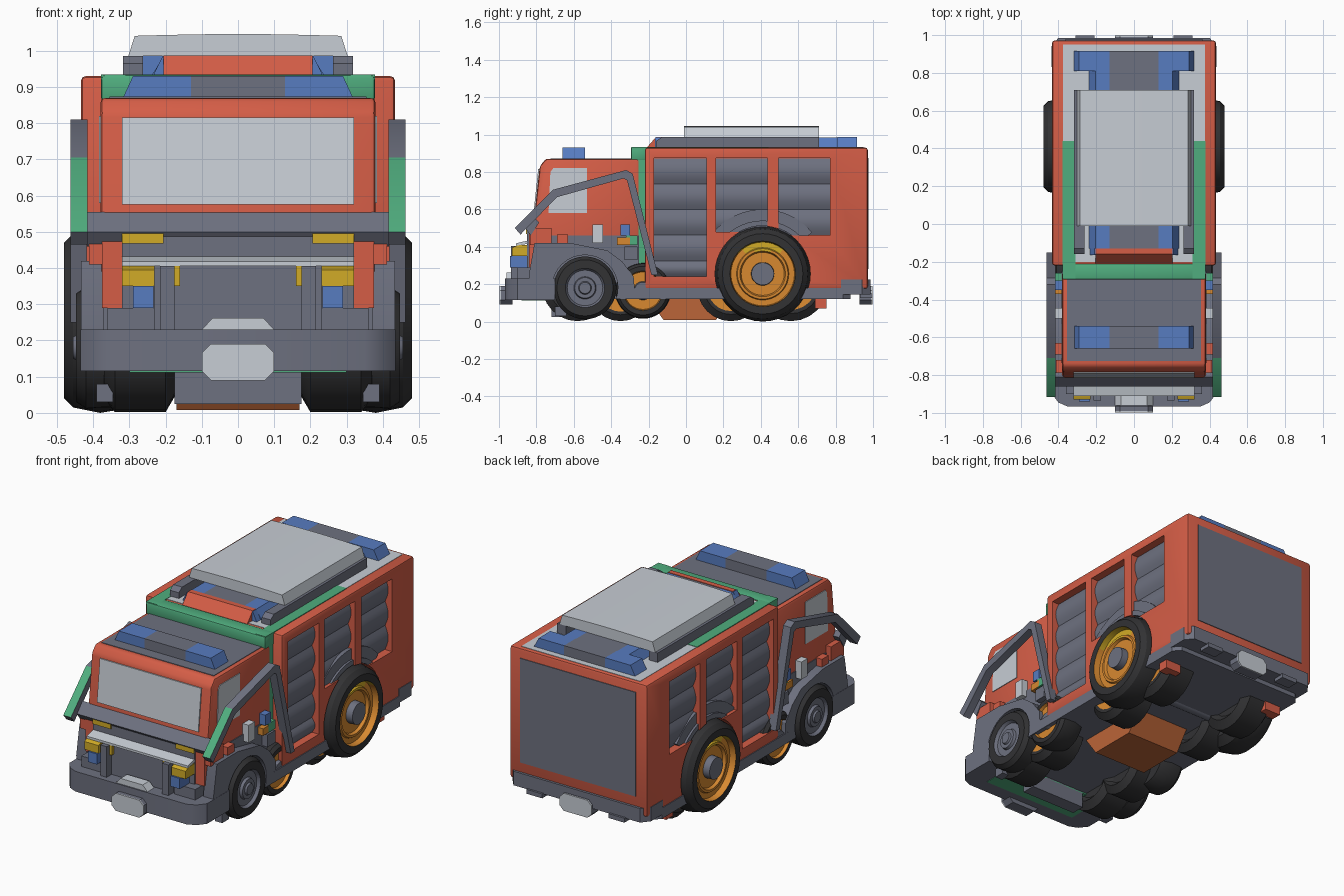
import bpy, bmesh, math

if "Cube" in bpy.data.objects:
    bpy.data.objects.remove(bpy.data.objects["Cube"])

# ---- flat colours
COL = {"red": (.66, .11, .062), "grey": (.155, .165, .215), "black": (.032, .032, .034),
       "light": (.57, .61, .66), "blue": (.095, .20, .53), "green": (.08, .42, .21),
       "yellow": (.64, .41, .02), "orange": (.68, .25, .03), "rust": (.50, .13, .04)}
NAMES = {"light": "light grey", "grey": "slate grey"}
MAT = {}
for k, c in COL.items():
    MAT[k] = bpy.data.materials.new(NAMES.get(k, k))
    MAT[k].diffuse_color = (*c, 1)


# ---- helpers
def mk(name, verts, faces, mats, idx=None, mirror=False, bevel=0):
    if isinstance(mats, str):
        mats = [mats]
    bm = bmesh.new()
    for s in ((1, -1) if mirror else (1,)):
        vs = [bm.verts.new((s * x, y, z)) for x, y, z in verts]
        for i, f in enumerate(faces):
            bm.faces.new([vs[j] for j in f]).material_index = idx[i] if idx else 0
    bmesh.ops.remove_doubles(bm, verts=bm.verts, dist=1e-5)
    bmesh.ops.recalc_face_normals(bm, faces=bm.faces)
    if bevel:
        bmesh.ops.bevel(bm, geom=bm.edges[:], offset=bevel, segments=2, profile=.5, affect='EDGES')
    me = bpy.data.meshes.new(name)
    bm.to_mesh(me)
    bm.free()
    for m in mats:
        me.materials.append(MAT[m])
    ob = bpy.data.objects.new(name, me)
    bpy.context.collection.objects.link(ob)
    return ob


def prism(name, pts, axis, a, b, mat, **kw):
    """Extrude a 2D outline from a to b along an axis."""
    put = {"x": lambda p, t: (t, p[0], p[1]), "y": lambda p, t: (p[0], t, p[1]),
           "z": lambda p, t: (p[0], p[1], t)}[axis]
    n = len(pts)
    verts = [put(p, a) for p in pts] + [put(p, b) for p in pts]
    faces = [(i, (i + 1) % n, (i + 1) % n + n, i + n) for i in range(n)]
    return mk(name, verts, faces + [tuple(range(n)), tuple(range(n, 2 * n))], mat, **kw)


def box(name, x0, x1, y0, y1, z0, z1, mat, **kw):
    return prism(name, [(x0, y0), (x1, y0), (x1, y1), (x0, y1)], "z", z0, z1, mat, **kw)


def arc(cy, cz, r, a0, a1, n=16):
    return [(cy + r * math.cos(math.radians(a0 + (a1 - a0) * i / n)),
             cz + r * math.sin(math.radians(a0 + (a1 - a0) * i / n))) for i in range(n + 1)]


def wheel(name, cy, cz, prof, n=36):
    """Lathe (x, radius, colour) rings around the axle; built on both sides."""
    mats = list(dict.fromkeys(p[2] for p in prof))
    verts = [(x, cy + r * math.cos(2 * math.pi * j / n), cz + r * math.sin(2 * math.pi * j / n))
             for x, r, _ in prof for j in range(n)]
    faces, idx = [], []
    for i in range(len(prof) - 1):
        for j in range(n):
            k = (j + 1) % n
            faces.append((i * n + j, i * n + k, i * n + n + k, i * n + n + j))
            idx.append(mats.index(prof[i][2]))
    return mk(name, verts, faces, mats, idx, mirror=True)


def light_bar(name, y0, y1, z0, z1, w, mid, slope, mid_mat):
    prism(name + "_lamps", [(mid, z0), (w, z0), (w - slope, z1), (mid, z1)], "y", y0, y1, "blue", mirror=True)
    box(name + "_middle", -mid, mid, y0, y1, z0, z1, mid_mat)


# ---- rear body with recessed shutters and wheel arches
body = box("rear_body", -.434, .434, -.22, .972, .175, .93, "red", bevel=.014)
PANELS = [(-.17, .11, .24), (.16, .435, .48), (.495, .77, .46)]
cutters = [box("shutter_cutter", .385, .5, a, b, z, .875, "red", mirror=True) for a, b, z in PANELS]
cutters.append(prism("arch_cutter", arc(.41, .255, .255, 0, 360, 40)[:-1], "x", .30, .55, "red", mirror=True))
bpy.context.view_layer.objects.active = body
for c in cutters:
    m = body.modifiers.new("cut", 'BOOLEAN')
    m.object, m.operation, m.solver = c, 'DIFFERENCE', 'EXACT'
    bpy.ops.object.modifier_apply(modifier=m.name)
    bpy.data.objects.remove(c)

# bulging shutter slats
for a, b, z0 in PANELS:
    top, k = .873, 0
    while top > z0 + .01:
        low = max(top - .137, z0)
        prof = [(.38, top)] + [(.390 + .020 * math.sin(math.pi * t / 6), top + (low - top) * t / 6)
                               for t in range(7)] + [(.38, low)]
        prism("shutter_slat", prof, "y", a, b, "grey", mirror=True)
        top = low
prism("rear_wheel_arch", arc(.41, .255, .345, 40, 140) + arc(.41, .255, .257, 140, 40), "x", .37, .414,
      "grey", mirror=True)
prism("rear_arch_lip", arc(.41, .255, .285, 30, 150) + arc(.41, .255, .257, 150, 30), "x", .37, .426,
      "grey", mirror=True)
box("rear_panel", -.365, .365, .965, .976, .28, .875, "grey")

# ---- roof
box("roof_plate", -.375, .375, -.2, .95, .92, .932, "light")
box("roof_rim_side", .31, .378, -.29, .44, .92, .934, "green", mirror=True)
box("roof_rim_front", -.378, .378, -.295, -.21, .86, .934, "green", bevel=.01)
box("cab_divider", -.374, .374, -.262, -.21, .25, .925, "green")
light_bar("front_roof_bar", -.66, -.54, .865, .93, .32, .13, .03, "grey")
light_bar("rear_roof_bar", .81, .915, .93, .987, .32, .13, .03, "grey")
light_bar("roof_spine", -.13, .81, .93, .984, .24, .13, .035, "grey")
prism("warning_lamp", [(-.21, .93), (-.16, .987), (-.13, .987), (-.13, .93)], "x", -.205, .205, "red")
prism("warning_lamp_end", [(.205, .93), (.235, .93), (.208, .985), (.205, .985)], "y", -.165, -.13, "blue",
      mirror=True)
prism("hatch_rail", [(-.16, .93), (-.16, .965), (-.13, .986), (.71, .986), (.71, .93)], "x", .262, .318,
      "grey", mirror=True)
top = [(.285 - .57 * i / 12, 1.041 + .005 * math.sin(math.pi * i / 12)) for i in range(13)]
prism("roof_hatch", [(-.303, .985), (.303, .985)] + top, "y", -.01, .71, "light")

# ---- cab
prism("cab", [(-.82, .29), (-.82, .48), (-.782, .83), (-.75, .87), (-.25, .87), (-.25, .29)], "x",
      -.38, .38, "red", bevel=.014)
box("cab_roof_panel", -.355, .355, -.725, -.29, .866, .873, "grey")
prism("windscreen", [(-.816, .575), (-.79, .815), (-.78, .815), (-.806, .575)], "x", -.32, .32, "light")
prism("side_window", [(-.735, .58), (-.725, .80), (-.71, .82), (-.53, .82), (-.53, .58)], "x", .376, .384,
      "light", mirror=True)
box("cab_cheek", .315, .376, -.84, -.72, .29, .5, "red", mirror=True)
box("cab_cheek_top", .37, .412, -.835, -.72, .41, .5, "red", mirror=True)
box("cab_lower", -.384, .384, -.80, -.25, .12, .46, "grey")

# mirror arms: the sloping front top is green
arm = prism("side_arm", [(-.915, .50), (-.71, .705), (-.32, .81), (-.285, .79), (-.15, .25), (-.185, .25),
                         (-.315, .755), (-.335, .765), (-.69, .665), (-.885, .465)], "x", .415, .463,
            ["grey", "green"], mirror=True)
for p in arm.data.polygons:
    p.material_index = int(p.normal.z > .3 and p.center.y < -.7)
prism("cross_bar", [(-.86, .50), (-.81, .555), (-.785, .53), (-.83, .46)], "x", -.417, .417, "grey")

# ---- nose
box("nose_upper", -.32, .32, -.85, -.78, .29, .50, "grey")
box("nose", -.23, .23, -.89, -.80, .15, .41, "grey")
box("nose_post", .175, .215, -.935, -.88, .2, .405, "grey", mirror=True)
prism("nose_visor", [(-.91, .405), (-.91, .418), (-.85, .432), (-.85, .415)], "x", -.32, .32, "light")
prism("head_lamp", [(-.93, .35), (-.93, .395), (-.90, .408), (-.82, .408), (-.82, .35)], "x", .23, .32,
      "yellow", mirror=True)
box("inner_lamp", .16, .176, -.91, -.88, .35, .405, "yellow", mirror=True)
box("upper_lamp", .205, .32, -.856, -.82, .467, .50, "yellow", mirror=True)
box("low_lamp", .233, .29, -.94, -.84, .29, .35, "blue", mirror=True)
box("lamp_base", .23, .36, -.90, -.80, .2, .29, "grey", mirror=True)

# side detail blocks (y0, y1, z0, z1)
for y0, y1, z0, z1, c in [(-.69, -.63, .415, .465, "red"), (-.50, -.445, .42, .52, "light"),
                          (-.35, -.30, .46, .52, "blue"), (-.37, -.30, .41, .45, "orange"),
                          (-.32, -.26, .41, .46, "green"), (-.33, -.26, .33, .40, "grey")]:
    box("side_block", .375, .418, y0, y1, z0, z1, c, mirror=True)

# ---- bumpers, skirts and underside
prism("front_bumper", [(-.435, -.70), (-.435, -.90), (-.40, -.945), (-.35, -.967), (.35, -.967), (.40, -.945),
                       (.435, -.90), (.435, -.70)], "z", .115, .23, "grey")
fender = [(-.27, .12), (-.28, .24), (-.34, .32), (-.42, .38), (-.62, .42), (-.81, .42), (-.84, .25), (-.83, .12)]
prism("front_fender", fender + arc(-.54, .18, .176, 200, -20, 20), "x", .37, .434, "grey", mirror=True)
prism("chassis", [(-.435, -.30), (.435, -.30), (.435, .84), (.40, .88), (-.40, .88), (-.435, .84)], "z",
      .12, .18, "grey")
prism("rear_bumper", [(-.437, .83), (.437, .83), (.437, .94), (.40, .986), (-.40, .986), (-.437, .94)], "z",
      .145, .225, "grey")
plate = [(-.1, .115), (-.075, .09), (.075, .09), (.1, .115), (.1, .165), (.075, .19), (-.075, .19), (-.1, .165)]
for side, y in (("front", -.997), ("rear", .997)):
    prism(side + "_tow_plate", plate, "y", y, y * .993, "light")
    prism(side + "_tow_block", plate, "y", y * .993, y * .93, "grey")
prism("bumper_cap", [(-.1, .23), (.1, .23), (.07, .262), (-.07, .262)], "y", -.96, -.90, "light")
box("front_skid", -.175, .175, -.72, -.64, .025, .12, "grey")
box("wheel_flap", .345, .39, -.70, -.64, .03, .08, "grey", mirror=True)
box("rear_step", .21, .31, .93, .998, .125, .15, "grey", mirror=True)
box("cab_floor", -.3, .3, -.88, -.64, .112, .12, "green")
box("rear_flap", .30, .40, .69, .75, .07, .125, "red", mirror=True)
prism("belly_pan", [(-.2, .12), (-.12, .008), (.16, .008), (.24, .12)], "x", -.17, .17, "rust")

# ---- wheels
rear = wheel("rear_wheel", .41, .255, [
    (.28, 0, "black"), (.28, .2, "black"), (.32, .245, "black"), (.38, .255, "black"), (.455, .24, "black"),
    (.48, .215, "black"), (.48, .175, "orange"), (.445, .170, "orange"), (.445, .14, "orange"),
    (.455, .135, "orange"), (.455, .122, "orange"), (.438, .115, "orange"), (.438, .062, "grey"),
    (.478, .06, "grey"), (.478, 0, "grey")])
# upper part of the rear rim is yellow
rear.data.materials.append(MAT["yellow"])
for p in rear.data.polygons:
    if rear.data.materials[p.material_index] == MAT["orange"] and p.center.z > .375:
        p.material_index = len(rear.data.materials) - 1
wheel("front_wheel", -.54, .18, [
    (.34, 0, "black"), (.34, .165, "black"), (.42, .168, "black"), (.447, .15, "black"), (.447, .105, "grey"),
    (.43, .095, "grey"), (.43, .06, "grey"), (.445, .055, "grey"), (.445, .035, "grey"), (.455, .03, "grey"),
    (.455, 0, "grey")])
wheel("second_wheel", -.23, .165, [
    (.28, 0, "black"), (.28, .13, "black"), (.34, .15, "black"), (.41, .145, "black"), (.428, .13, "black"),
    (.428, .105, "orange"), (.41, .10, "orange"), (.41, .05, "grey"), (.428, .045, "grey"), (.428, 0, "grey")])
for y, r in ((-.58, .19), (-.35, .17), (.24, .18), (.56, .20)):
    wheel("inner_wheel", y, r + .002, [
        (.20, 0, "black"), (.20, r * .6, "black"), (.175, r * .75, "black"), (.20, r, "black"),
        (.34, r, "black"), (.37, r * .8, "black"), (.37, r * .7, "orange"), (.34, 0, "orange")], 24)
prism("rear_axle", arc(.41, .15, .04, 0, 360, 12)[:-1], "x", -.25, .25, "grey")

# ---- smooth shading with sharp edges kept
for ob in bpy.context.scene.objects:
    ob.select_set(True)
bpy.context.view_layer.objects.active = body
bpy.ops.object.shade_smooth_by_angle(angle=math.radians(30))

for m in bpy.data.materials:
    if m.users and not m.is_grease_pencil:
        m.use_nodes = True
        m.node_tree.nodes["Principled BSDF"].inputs["Base Color"].default_value = m.diffuse_color
